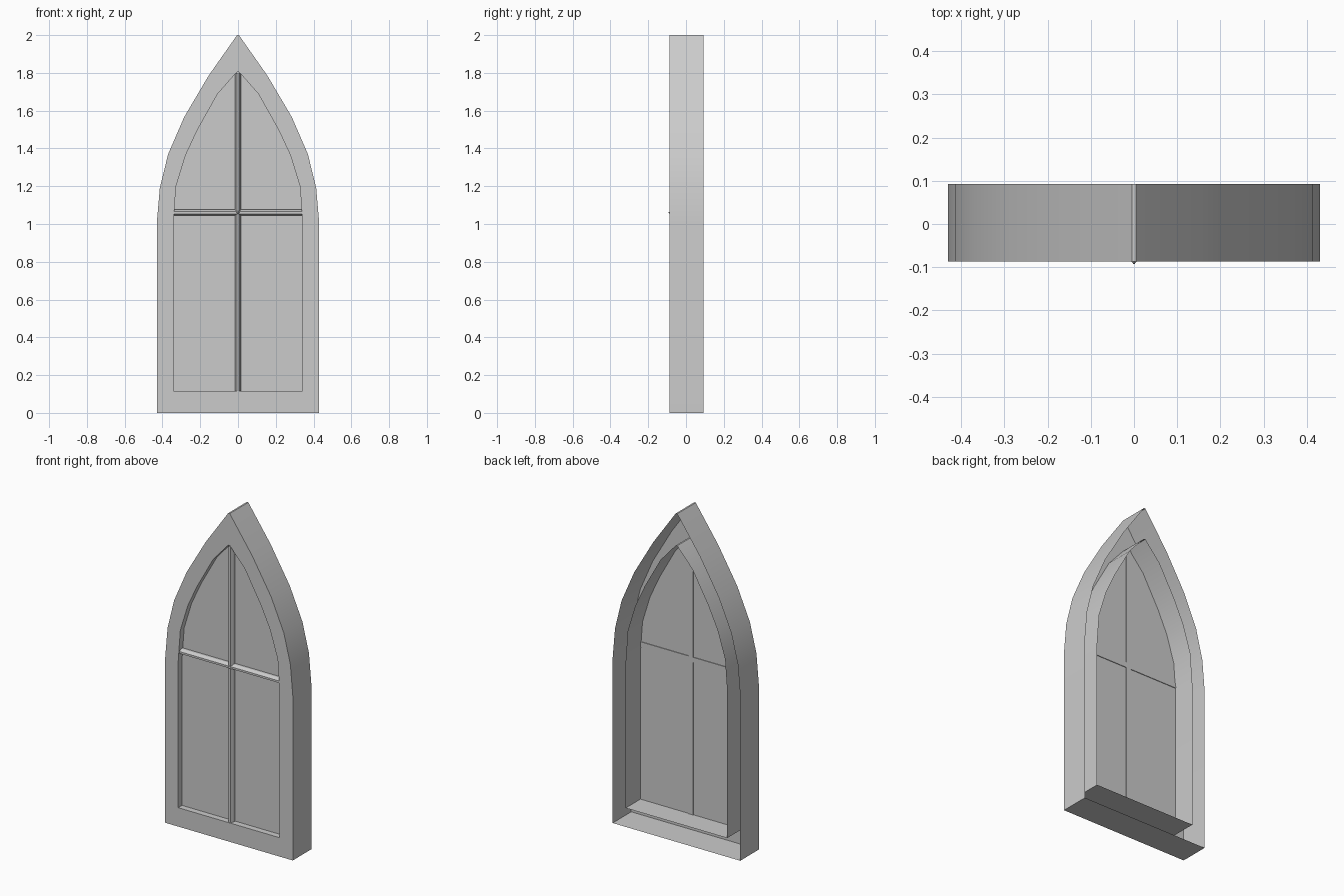
import bpy, bmesh, math
from mathutils import Matrix

if "Cube" in bpy.data.objects:
    bpy.data.objects.remove(bpy.data.objects["Cube"], do_unlink=True)

FRONT, BACK, GLASS = -0.087, 0.092, -0.05
GREY = (0.6, 0.6, 0.6, 1)

stone = bpy.data.materials.new("plain_grey")
stone.use_nodes = True
stone.diffuse_color = GREY
stone.node_tree.nodes["Principled BSDF"].inputs["Base Color"].default_value = GREY

# Right halves of the pointed arch outlines, from sill to apex (x, z)
OUTER = [(0.43, 0), (0.43, 1.005), (0.414, 1.19), (0.37, 1.37),
         (0.285, 1.566), (0.157, 1.783), (0.005, 2.0)]
INNER = [(0.342, 0.115), (0.342, 1.01), (0.328, 1.2), (0.277, 1.365),
         (0.214, 1.5), (0.107, 1.69), (0.005, 1.805)]


def mirrored(half):
    return half + [(-x, z) for x, z in reversed(half)]


def finish(name, bm, smooth=False):
    mesh = bpy.data.meshes.new(name)
    bm.to_mesh(mesh)
    bm.free()
    mesh.materials.append(stone)
    obj = bpy.data.objects.new(name, mesh)
    bpy.context.collection.objects.link(obj)
    if smooth:
        bpy.ops.object.select_all(action="DESELECT")
        obj.select_set(True)
        bpy.context.view_layer.objects.active = obj
        bpy.ops.object.shade_smooth_by_angle(angle=math.radians(30))
    return obj


def loop(bm, outline, y):
    return [bm.verts.new((x, y, z)) for x, z in outline]


def bridge(bm, a, b):
    for i in range(len(a)):
        j = (i + 1) % len(a)
        bm.faces.new((a[i], a[j], b[j], b[i]))


# Frame shell: outer wall, front ring and inner wall, open at the back
bm = bmesh.new()
rings = [loop(bm, mirrored(OUTER), BACK), loop(bm, mirrored(OUTER), FRONT),
         loop(bm, mirrored(INNER), FRONT), loop(bm, mirrored(INNER), BACK)]
for a, b in zip(rings, rings[1:]):
    bridge(bm, a, b)
finish("arched_frame", bm, smooth=True)

# Pane set just behind the front ring
bm = bmesh.new()
bm.faces.new(loop(bm, mirrored(INNER), GLASS))
finish("window_pane", bm)


# Glazing bars: bevelled profile (across, depth) swept along the bar
PROFILE = [(-0.016, GLASS + 0.004), (-0.016, -0.064), (-0.006, -0.082),
           (0.006, -0.082), (0.016, -0.064), (0.016, GLASS + 0.004)]


def bar(name, place, start, end):
    bm = bmesh.new()
    ends = [[bm.verts.new(place(u, y, t)) for u, y in PROFILE] for t in (start, end)]
    bridge(bm, *ends)
    for ring in ends:
        bm.faces.new(ring)
    bmesh.ops.recalc_face_normals(bm, faces=bm.faces)
    finish(name, bm)


bar("upright_bar", lambda u, y, t: (u, y, t), 0.115, 1.797)
bar("cross_bar", lambda u, y, t: (t, y, 1.06 + u), -0.341, 0.341)

# Small pointed boss where the bars cross
bm = bmesh.new()
bmesh.ops.create_cone(bm, segments=4, radius1=0.016, radius2=0.002, depth=0.02,
                      cap_ends=True,
                      matrix=Matrix.Translation((0, -0.082, 1.06))
                      @ Matrix.Rotation(math.radians(90), 4, "X"))
finish("crossing_boss", bm)
